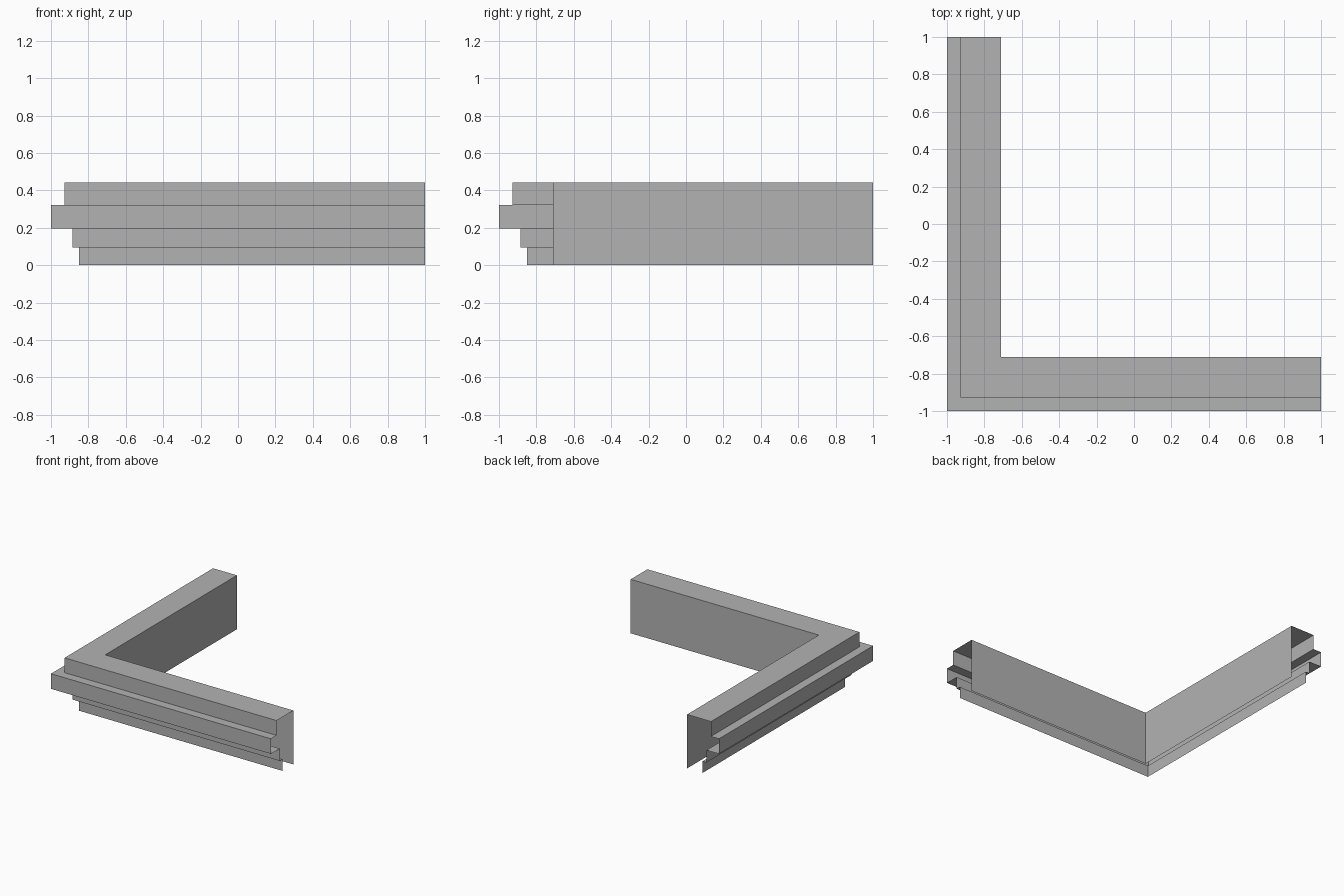
import bpy
import bmesh

cube = bpy.data.objects.get("Cube")
if cube:
    bpy.data.objects.remove(cube, do_unlink=True)

# Plain grey plaster
grey = bpy.data.materials.new("grey_plaster")
grey.use_nodes = True
colour = (0.45, 0.45, 0.45, 1)
grey.diffuse_color = colour
grey.node_tree.nodes["Principled BSDF"].inputs["Base Color"].default_value = colour

# Cornice section: (distance from centre line, height), inner wall to lower lip
profile = [(0.71, 0), (0.71, 0.443), (0.927, 0.443), (0.927, 0.321), (1, 0.321),
           (1, 0.197), (0.886, 0.197), (0.886, 0.096), (0.85, 0.096), (0.85, 0)]


def sweep_corner(name, section):
    """Sweep an open section along two arms that meet in a mitred corner."""
    bm = bmesh.new()
    rails = []
    for d, z in section:
        path = [(1, -d, z), (-d, -d, z), (-d, 1, z)]
        rails.append([bm.verts.new(p) for p in path])
    for a, b in zip(rails, rails[1:]):
        for i in range(2):
            bm.faces.new((a[i], a[i + 1], b[i + 1], b[i]))
    # Make the top of the moulding face upward
    bm.normal_update()
    top = max(bm.faces, key=lambda f: f.calc_center_median().z)
    if top.normal.z < 0:
        bmesh.ops.reverse_faces(bm, faces=bm.faces[:])
    mesh = bpy.data.meshes.new(name)
    bm.to_mesh(mesh)
    bm.free()
    mesh.materials.append(grey)
    obj = bpy.data.objects.new(name, mesh)
    bpy.context.collection.objects.link(obj)
    return obj


# L-shaped stepped moulding, open underneath and at both ends
sweep_corner("corner_cornice", profile)
